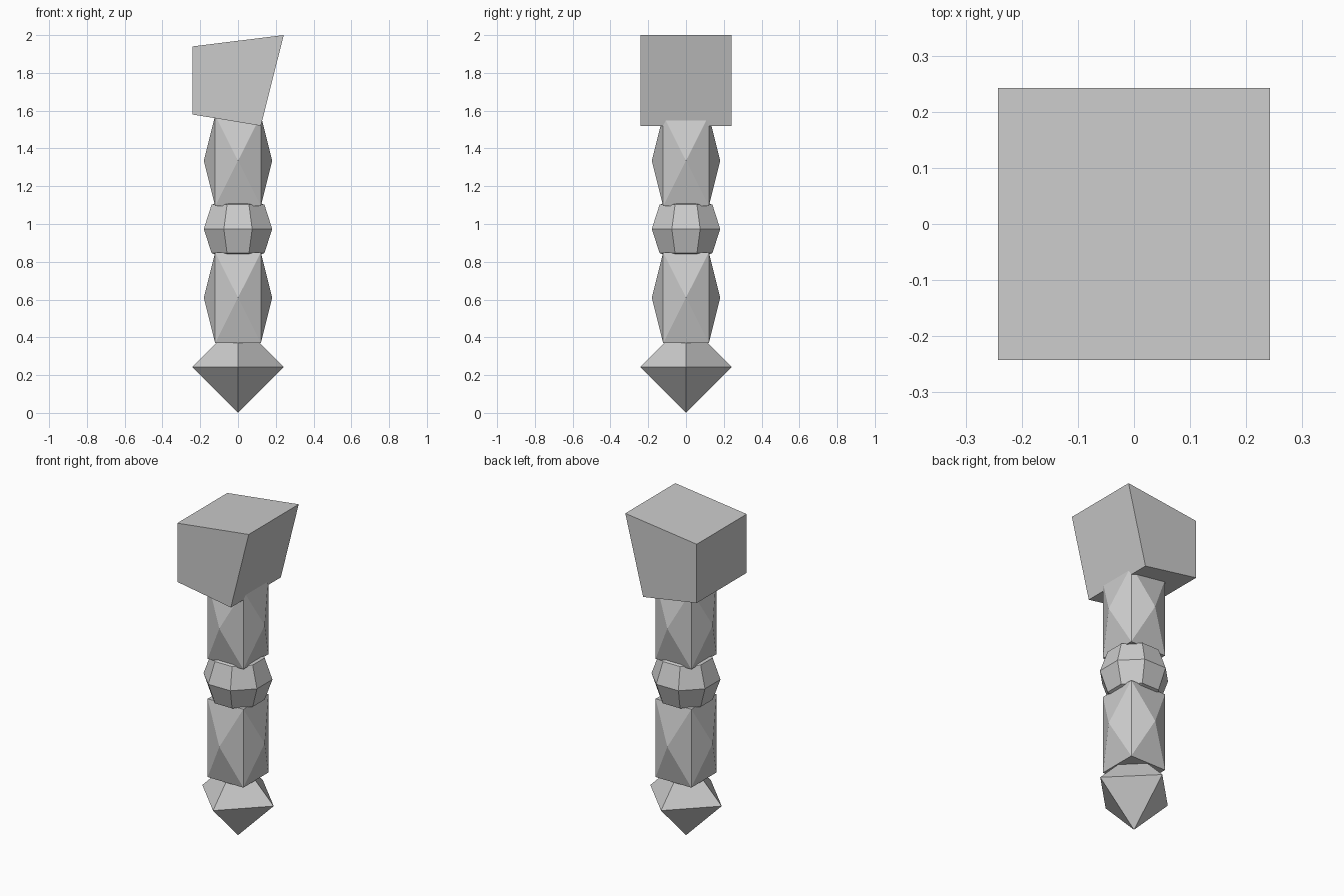
import bpy, bmesh
from math import cos, pi

if "Cube" in bpy.data.objects:
    bpy.data.objects.remove(bpy.data.objects["Cube"])


def finish(name, bm, loc):
    bmesh.ops.recalc_face_normals(bm, faces=bm.faces)
    mesh = bpy.data.meshes.new(name)
    bm.to_mesh(mesh)
    bm.free()
    obj = bpy.data.objects.new(name, mesh)
    obj.location = loc
    bpy.context.collection.objects.link(obj)
    return obj


def lathe(name, profile, sides, z, turn=0.0):
    """Flat-faced solid of revolution from (radius, height) rings between two poles."""
    bm = bmesh.new()
    low, *rings, high = profile
    bottom, top = bm.verts.new((0, 0, low)), bm.verts.new((0, 0, high))
    loops = []
    for r, h in rings:
        circle = bmesh.ops.create_circle(bm, segments=sides, radius=r)["verts"]
        for v in circle:
            v.co.z = h
        loops.append(circle)
    for i in range(sides):
        j = (i + 1) % sides
        bm.faces.new((bottom, loops[0][i], loops[0][j]))
        bm.faces.new((top, loops[-1][j], loops[-1][i]))
        for a, b in zip(loops, loops[1:]):
            bm.faces.new((a[i], a[j], b[j], b[i]))
    finish(name, bm, (0, 0, z)).rotation_euler.z = turn


def studded_block(name, z):
    """Square post section whose four sides are raised into shallow pyramids."""
    bm = bmesh.new()
    bmesh.ops.create_cube(bm, size=1)
    bmesh.ops.scale(bm, vec=(0.242, 0.242, 0.48), verts=bm.verts)
    bm.normal_update()
    sides = [f for f in bm.faces if abs(f.normal.z) < 0.5]
    bmesh.ops.poke(bm, faces=sides, offset=0.06)
    finish(name, bm, (0, 0, z))


# Pointed foot: octahedron
lathe("pointed_foot", [-0.243, (0.242, 0), 0.243], 4, 0.243)

# Two handle sections
studded_block("lower_handle", 0.61)
studded_block("upper_handle", 1.335)

# Eight-sided joint between the handle sections
k = 1 / cos(pi / 8)
lathe("middle_joint",
      [-0.18, (0.14 * k, -0.128), (0.181 * k, 0), (0.14 * k, 0.128), 0.18],
      8, 0.974, pi / 8)

# Slanted head: profile extruded along y
bm = bmesh.new()
outline = [(-0.242, 1.58), (0.121, 1.52), (0.242, 2.0), (-0.242, 1.94)]
face = bm.faces.new([bm.verts.new((x, -0.242, z)) for x, z in outline])
new = bmesh.ops.extrude_face_region(bm, geom=[face])["geom"]
bmesh.ops.translate(bm, vec=(0, 0.484, 0),
                    verts=[v for v in new if isinstance(v, bmesh.types.BMVert)])
if not face.is_valid or len(bm.faces) < 6:
    bmesh.ops.holes_fill(bm, edges=bm.edges)
finish("slanted_head", bm, (0, 0, 0))
